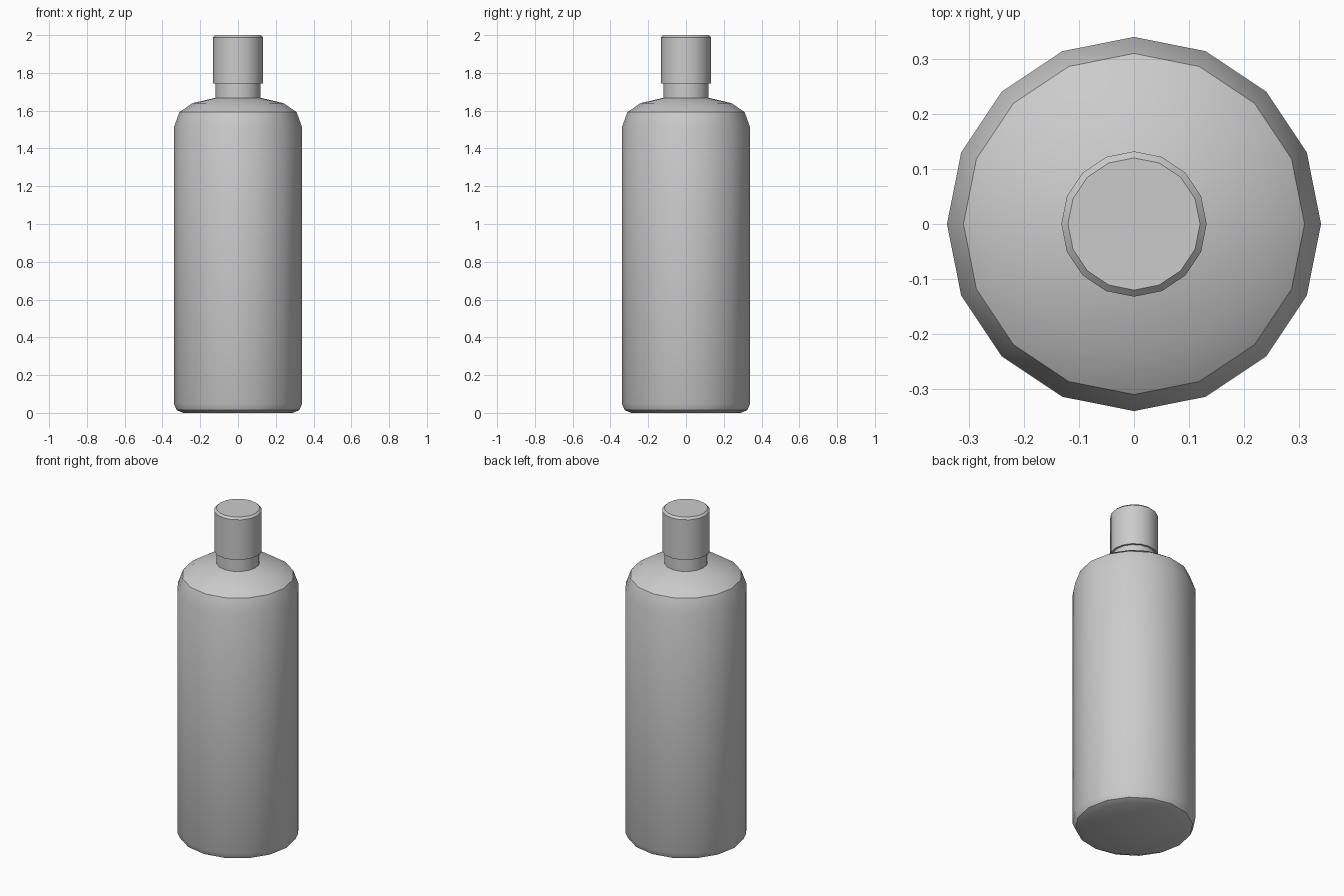
import bpy, bmesh
from math import cos, sin, pi, radians

if "Cube" in bpy.data.objects:
    bpy.data.objects.remove(bpy.data.objects["Cube"])

SIDES = 16


def lathe(name, profile):
    """Revolve (radius, z) points around z and cap both ends."""
    bm = bmesh.new()
    rings = [[bm.verts.new((r * cos(2 * pi * i / SIDES), r * sin(2 * pi * i / SIDES), z))
              for i in range(SIDES)] for r, z in profile]
    for low, high in zip(rings, rings[1:]):
        for i in range(SIDES):
            j = (i + 1) % SIDES
            bm.faces.new((low[i], low[j], high[j], high[i]))
    bm.faces.new(rings[0][::-1])
    bm.faces.new(rings[-1])
    mesh = bpy.data.meshes.new(name)
    bm.to_mesh(mesh)
    bm.free()
    obj = bpy.data.objects.new(name, mesh)
    bpy.context.collection.objects.link(obj)
    bpy.ops.object.select_all(action='DESELECT')
    obj.select_set(True)
    bpy.context.view_layer.objects.active = obj
    bpy.ops.object.shade_smooth_by_angle(angle=radians(30))
    return obj


# Body with rounded base and sloping shoulder, continuing into the neck
lathe("bottle_body", [(0.29, 0), (0.325, 0.015), (0.34, 0.05), (0.34, 1.51),
                      (0.31, 1.593), (0.24, 1.64), (0.12, 1.668), (0.12, 1.75)])

# Cap with a small chamfer on the top rim
lathe("cap", [(0.132, 1.743), (0.132, 1.988), (0.12, 2.0)])
